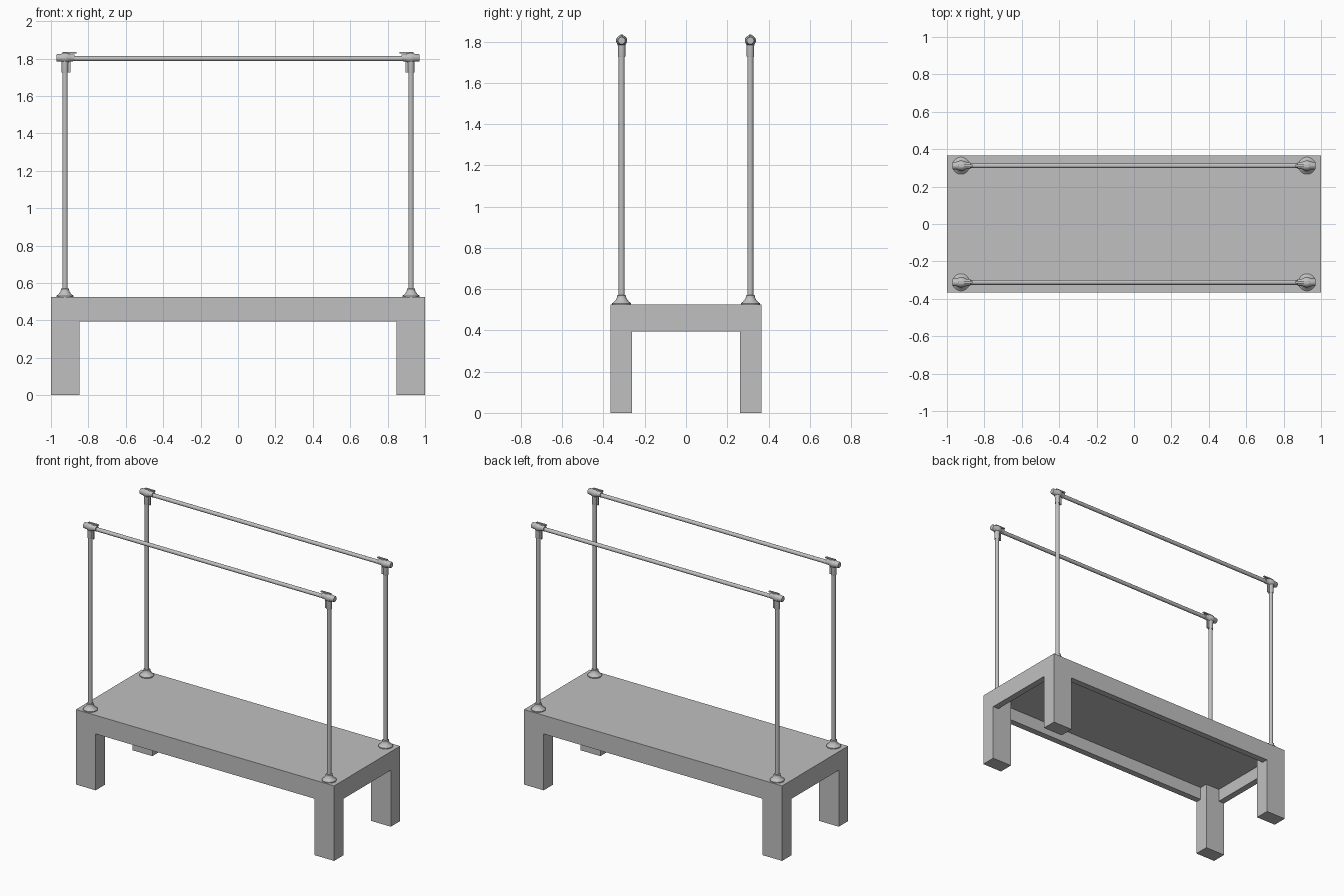
import bpy, bmesh, math
from mathutils import Vector, Matrix

if "Cube" in bpy.data.objects:
    bpy.data.objects.remove(bpy.data.objects["Cube"], do_unlink=True)

grey = bpy.data.materials.new("plain grey")
colour = (0.53, 0.53, 0.53, 1)
grey.diffuse_color = colour
grey.use_nodes = True
grey.node_tree.nodes["Principled BSDF"].inputs["Base Color"].default_value = colour

HX, HY, TOP = 1.0, 0.365, 0.525        # bench half sizes and height
LEG_X, LEG_Y = 0.847, 0.262            # inner faces of the legs
APRON, APRON_Z, PANEL_Z = 0.045, 0.395, 0.485
POST_X, POST_Y, RAIL_Z = 0.925, 0.312, 1.80


def finish(bm, name, smooth=False):
    mesh = bpy.data.meshes.new(name)
    bm.to_mesh(mesh)
    bm.free()
    mesh.materials.append(grey)
    obj = bpy.data.objects.new(name, mesh)
    bpy.context.collection.objects.link(obj)
    if smooth:
        bpy.ops.object.select_all(action="DESELECT")
        obj.select_set(True)
        bpy.context.view_layer.objects.active = obj
        bpy.ops.object.shade_smooth_by_angle(angle=math.radians(35))
    return obj


def lathe(name, profile, matrix, sides=20):
    """Spin (radius, height) points around z, cap both ends, then place."""
    bm = bmesh.new()
    rings = []
    for r, h in profile:
        rings.append([bm.verts.new((r * math.cos(a), r * math.sin(a), h))
                      for a in (math.tau * i / sides for i in range(sides))])
    for low, high in zip(rings, rings[1:]):
        for i in range(sides):
            j = (i + 1) % sides
            bm.faces.new((low[i], low[j], high[j], high[i]))
    bm.faces.new(rings[0][::-1])
    bm.faces.new(rings[-1])
    bmesh.ops.recalc_face_normals(bm, faces=bm.faces)
    bm.transform(matrix)
    return finish(bm, name, True)


def box(name, size, centre):
    bm = bmesh.new()
    bmesh.ops.create_cube(bm, size=1)
    bmesh.ops.scale(bm, vec=size, verts=bm.verts)
    bmesh.ops.translate(bm, vec=centre, verts=bm.verts)
    return finish(bm, name)


# Bench: one shell with four legs, an apron and a hollow underside
def breaks(half, leg):
    pos = [leg, half - APRON, half]
    return [-p for p in reversed(pos)] + pos


def underside(x, y):
    if abs(x) > HX or abs(y) > HY:
        return TOP
    if abs(x) > LEG_X and abs(y) > LEG_Y:
        return 0
    if abs(x) > HX - APRON or abs(y) > HY - APRON:
        return APRON_Z
    return PANEL_Z


def bench():
    bm = bmesh.new()

    def quad(points, direction):
        face = bm.faces.new([bm.verts.new(p) for p in points])
        face.normal_update()
        if face.normal.dot(Vector(direction)) < 0:
            face.normal_flip()

    xs, ys = breaks(HX, LEG_X), breaks(HY, LEG_Y)
    e = 0.001
    for x0, x1 in zip(xs, xs[1:]):
        for y0, y1 in zip(ys, ys[1:]):
            mx, my = (x0 + x1) / 2, (y0 + y1) / 2
            low = underside(mx, my)
            corners = [(x0, y0), (x1, y0), (x1, y1), (x0, y1)]
            quad([(x, y, TOP) for x, y in corners], (0, 0, 1))
            quad([(x, y, low) for x, y in corners], (0, 0, -1))
            for i in range(4):
                a, b = corners[i], corners[(i + 1) % 4]
                out = Vector(((a[0] + b[0]) / 2 - mx, (a[1] + b[1]) / 2 - my, 0))
                beyond = out + out.normalized() * e
                high = underside(mx + beyond.x, my + beyond.y)
                if high > low:
                    quad([(*a, low), (*b, low), (*b, high), (*a, high)], out)
    bmesh.ops.remove_doubles(bm, verts=bm.verts, dist=0.0001)
    bmesh.ops.dissolve_limit(bm, angle_limit=0.01, verts=bm.verts, edges=bm.edges)
    return finish(bm, "bench")


bench()

# Profiles of the turned metal fittings
foot = [(0.046, 0), (0.046, 0.006), (0.036, 0.014), (0.026, 0.026),
        (0.022, 0.036), (0.022, 0.044), (0.018, 0.046)]
sleeve = [(0.017, 0), (0.018, 0.004), (0.018, 0.05), (0.021, 0.075)]
joint = [(0.017, -0.046), (0.020, -0.042), (0.021, -0.02), (0.026, -0.01),
         (0.027, 0.005), (0.024, 0.018), (0.019, 0.028), (0.018, 0.052)]

for sy, depth in ((-1, "front"), (1, "back")):
    y = sy * POST_Y
    # Handrail
    along_x = Matrix.Rotation(math.pi / 2, 4, "Y")
    lathe(f"{depth}_rail", [(0.0135, -POST_X), (0.0135, POST_X)],
          Matrix.Translation((0, y, RAIL_Z)) @ along_x)
    for sx, side in ((-1, "right"), (1, "left")):
        x = sx * POST_X
        label = f"{depth}_{side}"
        # Post with its foot flange and upper sleeve
        lathe(f"{label}_post", [(0.0145, TOP), (0.0145, RAIL_Z)],
              Matrix.Translation((x, y, 0)))
        lathe(f"{label}_foot", foot, Matrix.Translation((x, y, TOP)))
        lathe(f"{label}_sleeve", sleeve, Matrix.Translation((x, y, 1.725)))
        # Joint body around the rail, pointing inward
        inward = Matrix.Rotation(-sx * math.pi / 2, 4, "Y")
        lathe(f"{label}_joint", joint,
              Matrix.Translation((x, y, RAIL_Z + 0.004)) @ inward)
        # Thin clamp tabs above the rail and beside the post
        box(f"{label}_top_tab", (0.075, 0.012, 0.008),
            (x - sx * 0.025, y, RAIL_Z + 0.031))
        box(f"{label}_top_rib", (0.04, 0.012, 0.014),
            (x - sx * 0.008, y, RAIL_Z + 0.024))
        box(f"{label}_side_tab", (0.016, 0.01, 0.06),
            (x - sx * 0.021, y, RAIL_Z - 0.045))
